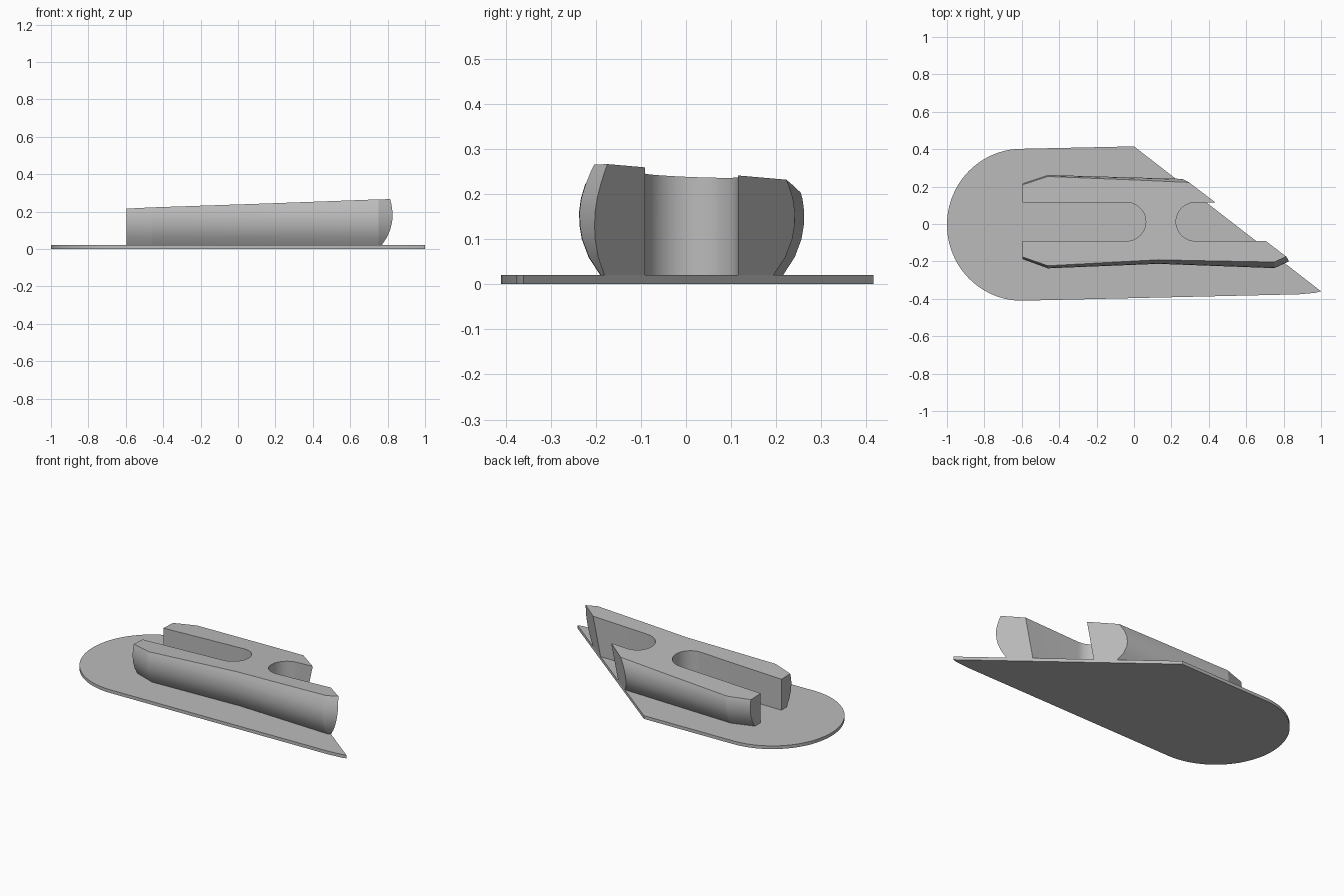
import bpy, bmesh, math
from mathutils import Vector

if "Cube" in bpy.data.objects:
    bpy.data.objects.remove(bpy.data.objects["Cube"])

grey = bpy.data.materials.new("light_grey")
grey.diffuse_color = (0.5, 0.5, 0.5, 1)
grey.use_nodes = True
grey.node_tree.nodes["Principled BSDF"].inputs["Base Color"].default_value = grey.diffuse_color
PLATE = 0.02


def loft(name, rings):
    """Closed solid through matching rings of points."""
    bm = bmesh.new()
    loops = [[bm.verts.new(p) for p in r] for r in rings]
    n = len(loops[0])
    for a, b in zip(loops, loops[1:]):
        for i in range(n):
            bm.faces.new((a[i], a[(i + 1) % n], b[(i + 1) % n], b[i]))
    bm.faces.new(loops[0][::-1])
    bm.faces.new(loops[-1])
    bmesh.ops.recalc_face_normals(bm, faces=bm.faces[:])
    return finish(name, bm)


def finish(name, bm):
    me = bpy.data.meshes.new(name)
    bm.to_mesh(me)
    bm.free()
    me.materials.append(grey)
    ob = bpy.data.objects.new(name, me)
    bpy.context.collection.objects.link(ob)
    return ob


def prism(name, outline, z0, z1):
    return loft(name, [[(x, y, z) for x, y in outline] for z in (z0, z1)])


def arc(cx, cy, rx, ry, a0, a1, n):
    return [(cx + rx * math.cos(math.radians(a0 + (a1 - a0) * i / n)),
             cy + ry * math.sin(math.radians(a0 + (a1 - a0) * i / n)))
            for i in range(n + 1)]


def slice_off(ob, co, no):
    """Remove everything on the normal's side of a plane and cap the cut."""
    bm = bmesh.new()
    bm.from_mesh(ob.data)
    geom = bm.verts[:] + bm.edges[:] + bm.faces[:]
    cut = bmesh.ops.bisect_plane(bm, geom=geom, plane_co=co, plane_no=no,
                                 clear_outer=True)["geom_cut"]
    edges = [e for e in cut if isinstance(e, bmesh.types.BMEdge)]
    bmesh.ops.contextual_create(bm, geom=edges)
    bmesh.ops.recalc_face_normals(bm, faces=bm.faces[:])
    bm.to_mesh(ob.data)
    bm.free()


def smooth(ob, angle):
    bpy.ops.object.select_all(action='DESELECT')
    ob.select_set(True)
    bpy.context.view_layer.objects.active = ob
    bpy.ops.object.shade_smooth_by_angle(angle=math.radians(angle))


# Base plate: rounded at the left, cut diagonally at the right
plate = prism("base_plate",
              arc(-0.6, -0.004, 0.4, 0.406, 90, 270, 40)
              + [(0.88, -0.376), (0.97, -0.368), (1, -0.36), (0, 0.415)],
              0, PLATE)

# Raised body: plan outline at its widest, pulled inward by a bulging profile
south = [(-0.595, -0.188), (-0.46, -0.237), (0.13, -0.213), (0.75, -0.236),
         (0.84, -0.195), (1.1, -0.08)]
north = [(1.1, 0.212), (0.3, 0.24), (-0.46, 0.262), (-0.595, 0.217)]
profile = [(PLATE, 0.047), (0.06, 0.021), (0.1, 0.006), (0.13, 0.001),
           (0.16, 0), (0.19, 0.004), (0.22, 0.013), (0.25, 0.025), (0.32, 0.06)]
body = loft("raised_body", [[(x, y + d, z) for x, y in south]
                            + [(x, y - d, z) for x, y in north]
                            for z, d in profile])
# Sloping top and leaning diagonal end
slice_off(body, Vector((0, 0, 0.23)), Vector((-0.036, 0.04, 1)))
slice_off(body, Vector((0, 0.415, PLATE)),
          -Vector((1, -0.775, 0)).cross(Vector((0.05, 0, 0.23))))

# Two round-ended slots open at the ends of the body
slots = {
    "left_slot": arc(-0.04, 0.012, 0.103, 0.103, -90, 90, 24)
    + [(-0.8, 0.115), (-0.8, -0.091)],
    "right_slot": arc(0.328, 0.012, 0.103, 0.103, 90, 270, 24)
    + [(1.2, -0.091), (1.2, 0.115)],
}
bpy.context.view_layer.objects.active = body
for name, outline in slots.items():
    cutter = prism(name + "_cutter", outline, -0.1, 0.5)
    cutter.hide_render = True
    mod = body.modifiers.new(name, 'BOOLEAN')
    mod.operation = 'DIFFERENCE'
    mod.solver = 'EXACT'
    mod.object = cutter
    bpy.ops.object.modifier_apply(modifier=name)
    bpy.data.objects.remove(cutter)

smooth(plate, 30)
smooth(body, 16)
